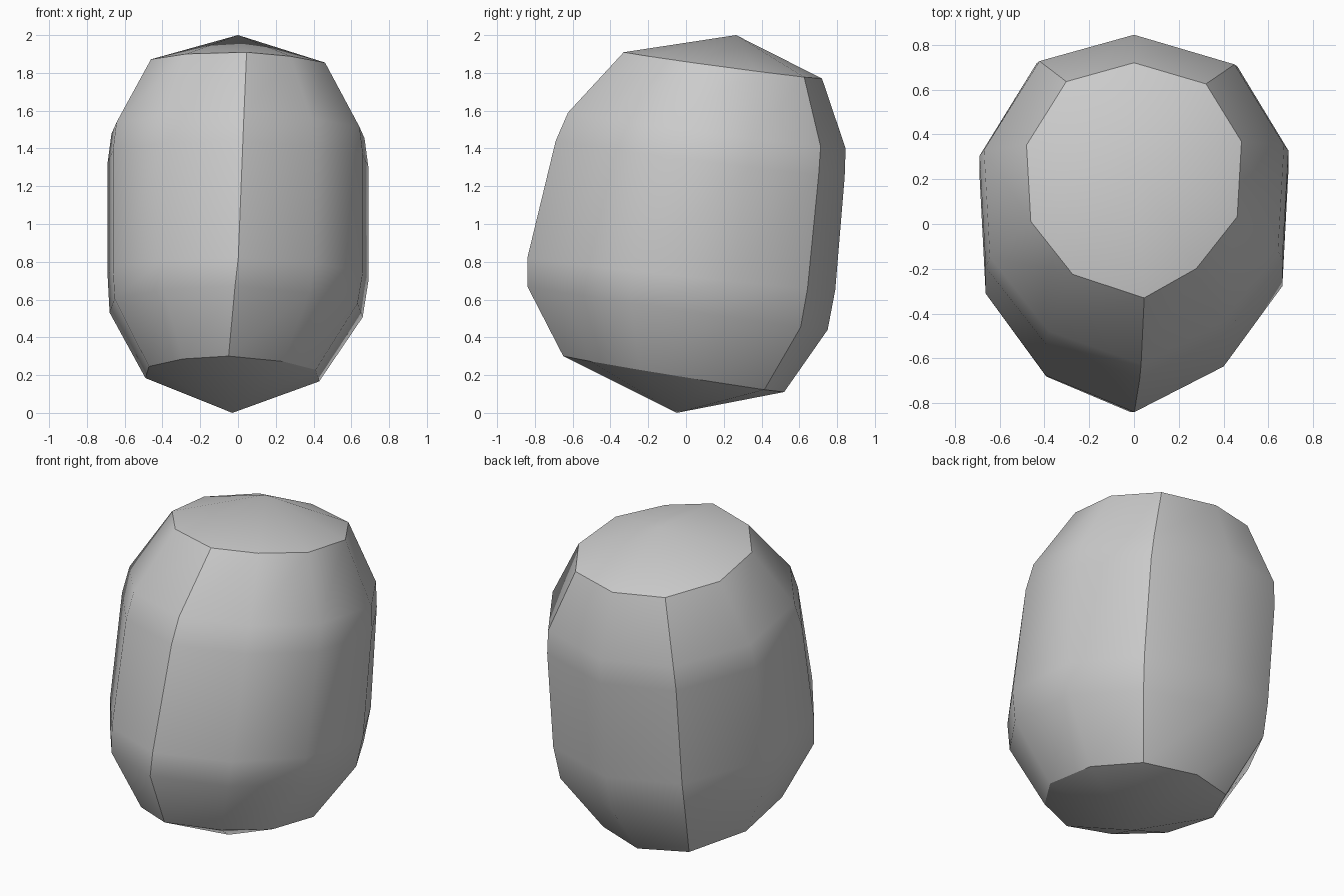
import bpy, bmesh

cube = bpy.data.objects.get("Cube")
if cube:
    bpy.data.objects.remove(cube, do_unlink=True)

stone = bpy.data.materials.new("plain grey")
stone.use_nodes = True
grey = (0.6, 0.6, 0.6, 1)
stone.diffuse_color = grey
stone.node_tree.nodes["Principled BSDF"].inputs["Base Color"].default_value = grey

# Ten-sided unit outline, counter-clockwise from the front corner
outline = [(0, -1), (0.58, -0.75), (0.96, -0.31), (1, 0.33), (0.67, 0.82),
           (0, 1), (-0.63, 0.84), (-1, 0.30), (-0.96, -0.35), (-0.57, -0.80)]
FRONT, BACK_LEFT, BACK_RIGHT = 0, 4, 6

# Leaning rings, bottom to top: centre x, y, z, half width, half depth, tilt
rings = [(-0.03, -0.065, 0.205, 0.46, 0.585, 0.095),
         (-0.01, -0.045, 0.555, 0.67, 0.795, 0.115),
         (0, -0.025, 0.735, 0.69, 0.815, 0.085),
         (0, 0.075, 1.345, 0.69, 0.765, 0.095),
         (0, 0.11, 1.495, 0.67, 0.735, 0.095),
         (0, 0.195, 1.84, 0.48, 0.525, 0.07)]

bm = bmesh.new()
loops = []
for cx, cy, cz, w, d, tilt in rings:
    loop = []
    for i, (u, v) in enumerate(outline):
        # The front ridge drifts sideways as it rises
        drift = 0.04 * (cz - 0.7) if i == FRONT else 0
        x = cx + u * w + drift
        loop.append(bm.verts.new((x, cy + v * d, cz - v * tilt - 0.016 * x)))
    loops.append(loop)

# Side walls
n = len(outline)
for low, high in zip(loops, loops[1:]):
    for i in range(n):
        j = (i + 1) % n
        bm.faces.new((low[i], low[j], high[j], high[i]))
    # Crisp vertical ridges
    for i in (FRONT, BACK_LEFT, BACK_RIGHT):
        bm.edges.get((low[i], high[i])).smooth = False

# Shallow pointed caps with crisp rims
bottom = bm.verts.new((-0.03, -0.05, 0))
top = bm.verts.new((0, 0.265, 2))
for i in range(n):
    j = (i + 1) % n
    bm.faces.new((bottom, loops[0][j], loops[0][i]))
    bm.faces.new((top, loops[-1][i], loops[-1][j]))
    for rim in (loops[0], loops[-1]):
        bm.edges.get((rim[i], rim[j])).smooth = False

for f in bm.faces:
    f.smooth = True
bmesh.ops.recalc_face_normals(bm, faces=bm.faces[:])

mesh = bpy.data.meshes.new("faceted_stone")
bm.to_mesh(mesh)
bm.free()
mesh.materials.append(stone)
body = bpy.data.objects.new("faceted_stone", mesh)
bpy.context.collection.objects.link(body)
